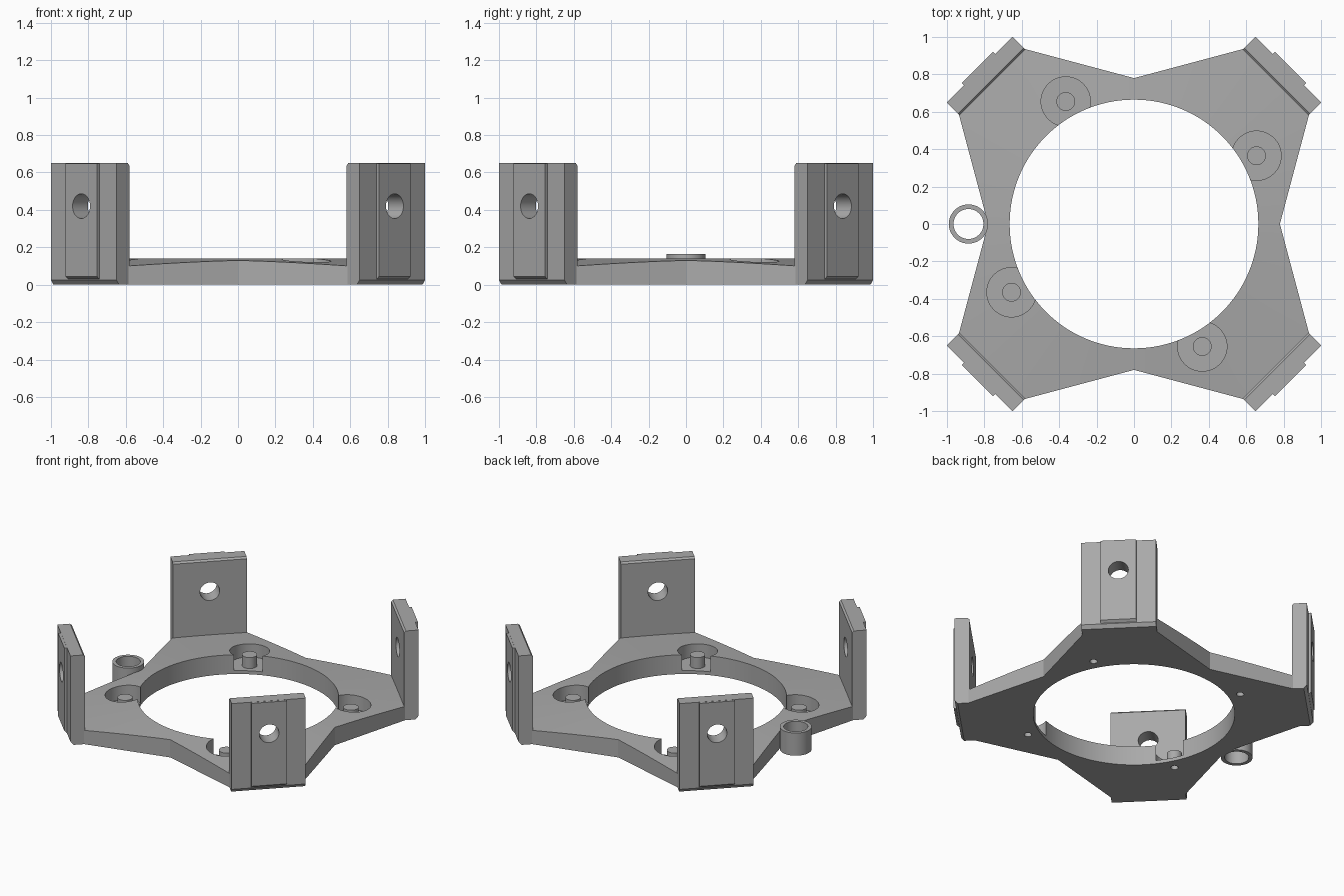
import bpy, bmesh, math
from mathutils import Matrix, Vector

if "Cube" in bpy.data.objects:
    bpy.data.objects.remove(bpy.data.objects["Cube"], do_unlink=True)

grey = bpy.data.materials.new("plain_grey")
grey.use_nodes = True
colour = (0.4, 0.4, 0.4, 1)
grey.diffuse_color = colour
grey.node_tree.nodes["Principled BSDF"].inputs["Base Color"].default_value = colour


def finish(name, bm):
    """Turn a bmesh into a linked object."""
    bmesh.ops.remove_doubles(bm, verts=bm.verts, dist=1e-5)
    bmesh.ops.recalc_face_normals(bm, faces=bm.faces)
    mesh = bpy.data.meshes.new(name)
    bm.to_mesh(mesh)
    bm.free()
    mesh.materials.append(grey)
    obj = bpy.data.objects.new(name, mesh)
    bpy.context.collection.objects.link(obj)
    return obj


def sweep(rings):
    """Skin a closed loop of closed rings."""
    bm = bmesh.new()
    loops = [[bm.verts.new(p) for p in ring] for ring in rings]
    for i, a in enumerate(loops):
        b = loops[(i + 1) % len(loops)]
        for j in range(len(a)):
            k = (j + 1) % len(a)
            bm.faces.new((a[j], a[k], b[k], b[j]))
    return bm


def lathe(name, profile, centre=(0, 0, 0), steps=48):
    """Spin a radius/height profile; radius zero closes the shape."""
    rings = []
    for i in range(steps):
        a = math.tau * i / steps
        rings.append([(r * math.cos(a), r * math.sin(a), z) for r, z in profile])
    bm = sweep(rings)
    bmesh.ops.dissolve_degenerate(bm, dist=1e-6, edges=bm.edges)
    bmesh.ops.remove_doubles(bm, verts=bm.verts, dist=1e-5)
    # drop slivers lying along the axis
    flat = [f for f in bm.faces if f.calc_area() < 1e-9]
    bmesh.ops.delete(bm, geom=flat, context="FACES")
    bmesh.ops.translate(bm, vec=centre, verts=bm.verts)
    return finish(name, bm)


def slab(name, profile, half_width):
    """Extrude a radial/height profile sideways."""
    bm = bmesh.new()
    face = bm.faces.new([bm.verts.new((r, -half_width, z)) for r, z in profile])
    out = bmesh.ops.extrude_face_region(bm, geom=[face])
    moved = [v for v in out["geom"] if isinstance(v, bmesh.types.BMVert)]
    bmesh.ops.translate(bm, vec=(0, 2 * half_width, 0), verts=moved)
    return finish(name, bm)


def cut(obj, cutters):
    for c in cutters:
        mod = obj.modifiers.new("cut", "BOOLEAN")
        mod.operation = "DIFFERENCE"
        mod.solver = "EXACT"
        mod.object = c
    dg = bpy.context.evaluated_depsgraph_get()
    mesh = bpy.data.meshes.new_from_object(obj.evaluated_get(dg))
    obj.modifiers.clear()
    obj.data = mesh


def smooth(obj):
    bpy.ops.object.select_all(action="DESELECT")
    obj.select_set(True)
    bpy.context.view_layer.objects.active = obj
    bpy.ops.object.shade_smooth_by_angle(angle=math.radians(25))


# Base plate: four-armed outline around a round opening, gently conical top
HOLE = 0.665


def top_height(r):
    return 0.14 - 0.09 * (r - HOLE)


quarter = [Vector((0.78, 0)), Vector((0.94, 0.6)), Vector((0.6, 0.94))]
corners = []
for q in range(4):
    turn = Matrix.Rotation(q * math.pi / 2, 2)
    corners += [turn @ p for p in quarter]
sections = []
for i, a in enumerate(corners):
    b = corners[(i + 1) % len(corners)]
    for s in range(10):
        p = a.lerp(b, s / 10)
        inner = p.normalized() * HOLE
        sections.append([(*inner, 0), (*p, 0), (*p, top_height(p.length)),
                         (*inner, top_height(HOLE))])
plate = finish("base_plate", sweep(sections))

# Pockets that leave a short post standing, with a pilot hole from below
cutters = []
for q in range(4):
    x, y = Matrix.Rotation(q * math.pi / 2, 2) @ Vector((0.655, 0.365))
    cutters.append(lathe("pocket_cutter", [(0, 0.105), (0.05, 0.105), (0.05, 0.025),
                                           (0.132, 0.025), (0.132, 0.3), (0, 0.3)], (x, y, 0)))
    cutters.append(lathe("pilot_cutter", [(0, -0.1), (0.025, -0.1), (0.025, 0.08),
                                          (0, 0.08)], (x, y, 0), 24))
cut(plate, cutters)
smooth(plate)

# Corner uprights with a raised outer pad and a cross hole
IN, OUT, TOP = 1.07, 1.167, 0.65
drill = lathe("drill_cutter", [(0, -0.3), (0.066, -0.3), (0.066, 0.3), (0, 0.3)])
drill.data.transform(Matrix.Translation((1.12, 0, 0.42)) @ Matrix.Rotation(math.pi / 2, 4, "Y"))
upright = slab("upright", [(IN, 0), (OUT - 0.02, 0), (OUT, 0.025), (OUT, TOP),
                           (IN + 0.012, TOP), (IN, TOP - 0.012)], 0.248)
pad = slab("upright_pad", [(OUT - 0.01, 0.03), (OUT, 0.03), (OUT + 0.018, 0.045),
                           (OUT + 0.018, TOP - 0.001), (OUT - 0.01, TOP - 0.001)], 0.118)
for part in (upright, pad):
    cut(part, [drill])
    smooth(part)
    base = part.name
    for label, angle in (("back_left", 45), ("back_right", 135),
                         ("front_right", 225), ("front_left", 315)):
        obj = part if angle == 45 else part.copy()
        if angle != 45:
            bpy.context.collection.objects.link(obj)
        obj.name = label + "_" + base
        obj.rotation_euler.z = math.radians(angle)

# Small loose collar beside the plate
collar = lathe("side_collar", [(0.08, 0), (0.105, 0), (0.105, 0.165), (0.08, 0.165)],
               (-0.885, 0, 0))
smooth(collar)

for c in cutters + [drill]:
    bpy.data.objects.remove(c, do_unlink=True)
